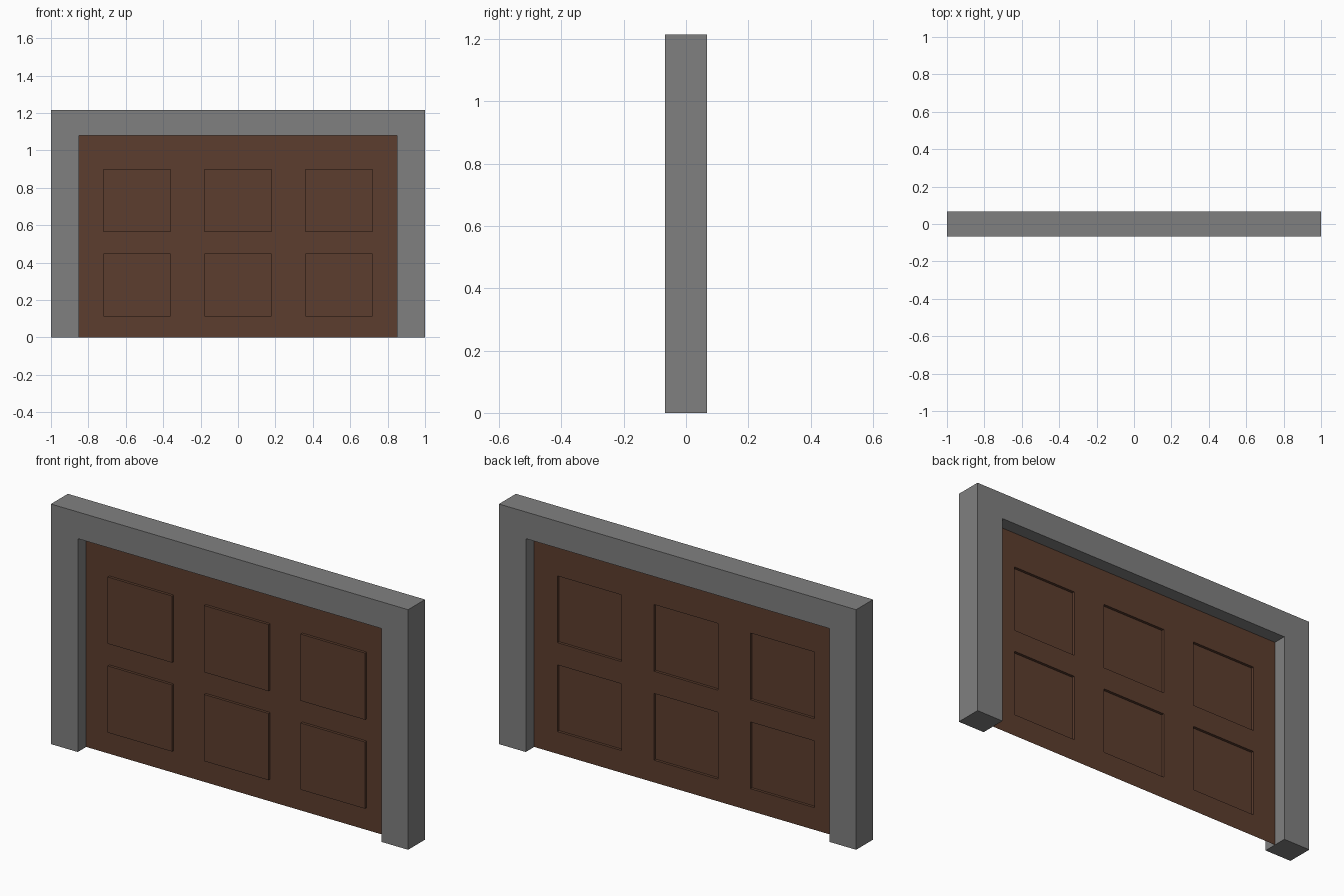
import bpy
import bmesh
from mathutils import Vector

if "Cube" in bpy.data.objects:
    bpy.data.objects.remove(bpy.data.objects["Cube"])


def material(name, rgb):
    mat = bpy.data.materials.new(name)
    mat.diffuse_color = (*rgb, 1.0)
    mat.use_nodes = True
    mat.node_tree.nodes["Principled BSDF"].inputs["Base Color"].default_value = mat.diffuse_color
    return mat


def add_object(name, bm, mat):
    mesh = bpy.data.meshes.new(name)
    bm.to_mesh(mesh)
    bm.free()
    mesh.materials.append(mat)
    bpy.context.collection.objects.link(bpy.data.objects.new(name, mesh))


grey = material("stone grey", (0.216, 0.216, 0.216))
brown = material("dark brown", (0.107, 0.0467, 0.0273))

DEPTH = 0.135
OPEN_X, OPEN_Z = 0.85, 1.08

# Surround: two jambs and a lintel as one extruded profile
bm = bmesh.new()
half = [(1, 0), (1, 1.215)], [(OPEN_X, OPEN_Z), (OPEN_X, 0)]
outline = ([(-x, z) for x, z in half[0]] + half[0][::-1]
           + half[1][::-1] + [(-x, z) for x, z in half[1]])
face = bm.faces.new([bm.verts.new((x, -DEPTH / 2, z)) for x, z in outline])
ext = bmesh.ops.extrude_face_region(bm, geom=[face], use_keep_orig=True)
bmesh.ops.translate(bm, vec=(0, DEPTH, 0),
                    verts=[v for v in ext["geom"] if isinstance(v, bmesh.types.BMVert)])
bmesh.ops.recalc_face_normals(bm, faces=bm.faces[:])
add_object("door_surround", bm, grey)

# Door: thin pressed sheet, six panels pushed forward (hollow behind)
bm = bmesh.new()
xs = [-OPEN_X, -0.72, -0.36, -0.18, 0.18, 0.36, 0.72, OPEN_X]
zs = [0, 0.1125, 0.45, 0.5625, 0.90, OPEN_Z]
grid = [[bm.verts.new((x, 0, z)) for x in xs] for z in zs]
panels = []
for j in range(len(zs) - 1):
    for i in range(len(xs) - 1):
        f = bm.faces.new((grid[j][i], grid[j][i + 1], grid[j + 1][i + 1], grid[j + 1][i]))
        if i % 2 and j % 2:
            panels.append(f)
raised = bmesh.ops.extrude_discrete_faces(bm, faces=panels)["faces"]
bmesh.ops.translate(bm, vec=Vector((0, -0.0135, 0)),
                    verts=list({v for f in raised for v in f.verts}))
add_object("garage_door", bm, brown)
